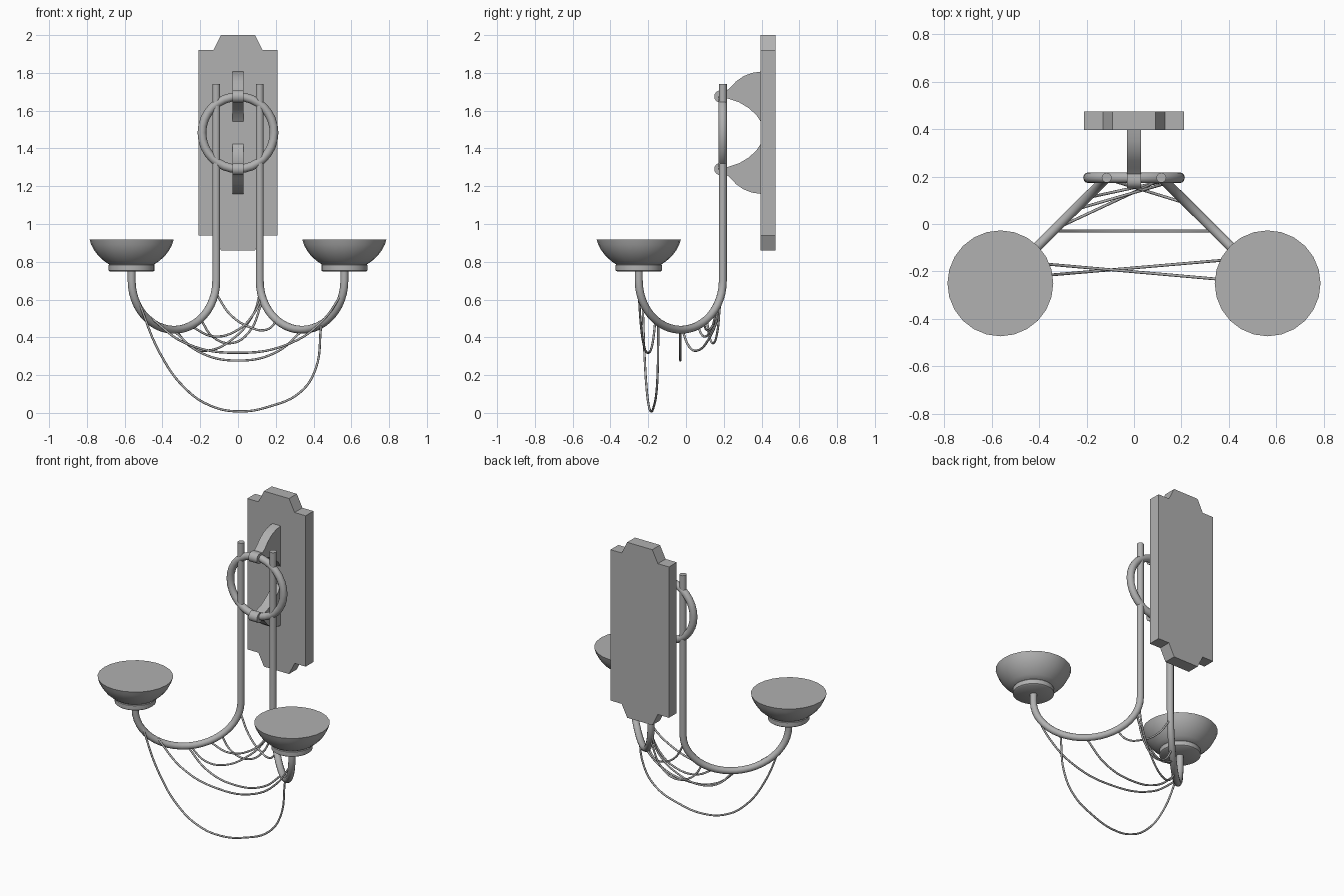
import bpy, bmesh, math
from mathutils import Vector

if "Cube" in bpy.data.objects:
    bpy.data.objects.remove(bpy.data.objects["Cube"])

# Dark grey metal shared by all parts
METAL = bpy.data.materials.new("dark_metal")
METAL.diffuse_color = (0.44, 0.44, 0.44, 1)
METAL.use_nodes = True
METAL.node_tree.nodes["Principled BSDF"].inputs["Base Color"].default_value = METAL.diffuse_color


def finish(ob, smooth):
    bpy.ops.object.select_all(action='DESELECT')
    ob.select_set(True)
    bpy.context.view_layer.objects.active = ob
    if ob.type == 'CURVE':
        bpy.ops.object.convert(target='MESH')
    ob = bpy.context.view_layer.objects.active
    ob.data.materials.clear()
    ob.data.materials.append(METAL)
    if smooth:
        bpy.ops.object.shade_smooth_by_angle(angle=math.radians(smooth))


def mesh_object(name, bm, smooth=None):
    bmesh.ops.recalc_face_normals(bm, faces=bm.faces)
    me = bpy.data.meshes.new(name)
    bm.to_mesh(me)
    bm.free()
    ob = bpy.data.objects.new(name, me)
    bpy.context.collection.objects.link(ob)
    finish(ob, smooth)


def prism(name, pts, offset, smooth=None):
    """Extrude a closed outline along a vector."""
    bm = bmesh.new()
    face = bm.faces.new([bm.verts.new(p) for p in pts])
    ext = bmesh.ops.extrude_face_region(bm, geom=[face])
    verts = [g for g in ext['geom'] if isinstance(g, bmesh.types.BMVert)]
    bmesh.ops.translate(bm, verts=verts, vec=offset)
    mesh_object(name, bm, smooth)


def tube(name, pts, radius, kind='POLY', res=4, steps=6):
    """Round tube following a path."""
    cu = bpy.data.curves.new(name, 'CURVE')
    cu.dimensions = '3D'
    cu.bevel_depth = radius
    cu.bevel_resolution = res
    cu.use_fill_caps = True
    cu.resolution_u = steps
    sp = cu.splines.new(kind)
    if kind == 'BEZIER':
        sp.bezier_points.add(len(pts) - 1)
        for bp, p in zip(sp.bezier_points, pts):
            bp.co = p
            bp.handle_left_type = bp.handle_right_type = 'AUTO'
    else:
        sp.points.add(len(pts) - 1)
        for q, p in zip(sp.points, pts):
            q.co = (*p, 1)
    ob = bpy.data.objects.new(name, cu)
    bpy.context.collection.objects.link(ob)
    finish(ob, 50)


def lathe(name, profile, centre, segments=24):
    """Revolve (radius, z) pairs, with flat caps at both ends."""
    bm = bmesh.new()
    rings = []
    for r, z in profile:
        rings.append([bm.verts.new((centre[0] + r * math.cos(2 * math.pi * i / segments),
                                    centre[1] + r * math.sin(2 * math.pi * i / segments), z))
                      for i in range(segments)])
    for a, b in zip(rings, rings[1:]):
        for i in range(segments):
            j = (i + 1) % segments
            bm.faces.new((a[i], a[j], b[j], b[i]))
    bm.faces.new(rings[0])
    bm.faces.new(rings[-1])
    mesh_object(name, bm, 40)


# Wall plate with stepped, slanted ends
half = [(0.09, 0.86), (0.13, 0.94), (0.21, 0.94), (0.21, 1.92), (0.13, 1.92), (0.09, 2.0)]
outline = half + [(-x, z) for x, z in reversed(half)]
prism("wall_plate", [(x, 0.395, z) for x, z in outline], Vector((0, 0.08, 0)))

# Ring held between the brackets
RING_Z = 1.483
bpy.ops.mesh.primitive_torus_add(location=(0, 0.195, RING_Z), rotation=(math.pi / 2, 0, 0),
                                 major_radius=0.191, minor_radius=0.023,
                                 major_segments=32, minor_segments=12)
ring = bpy.context.object
ring.name = "ring"
finish(ring, 50)

# Flared brackets, mirrored above and below the ring centre
upper = [(0.40, 1.807), (0.35, 1.80), (0.305, 1.783), (0.265, 1.755), (0.235, 1.722), (0.21, 1.702)]
tip = [(0.182 + 0.033 * math.cos(math.radians(a)), 1.675 + 0.033 * math.sin(math.radians(a)))
       for a in range(75, 286, 30)]
lower = [(0.22, 1.665), (0.28, 1.645), (0.33, 1.615), (0.37, 1.58), (0.40, 1.535)]
for label, s in (("upper", 1), ("lower", -1)):
    prism(label + "_bracket",
          [(-0.03, y, RING_Z + s * (z - RING_Z)) for y, z in upper + tip + lower],
          Vector((0.06, 0, 0)), 35)

# Arms with bowls, one on each side
IN, OUT = Vector((0.115, 0.195)), Vector((0.563, -0.25))
mid, reach = (IN + OUT) / 2, (OUT - IN) / 2
for label, s in (("left", -1), ("right", 1)):
    path = [(s * IN.x, IN.y, 1.74)]
    for i in range(25):
        a = math.pi * i / 24
        p = mid - reach * math.cos(a)
        path.append((s * p.x, p.y, 0.70 - 0.26 * math.sin(a)))
    path.append((s * OUT.x, OUT.y, 0.77))
    tube(label + "_arm", path, 0.021)
    centre = (s * OUT.x, OUT.y)
    lathe(label + "_collar", [(0.114, 0.748), (0.122, 0.754), (0.122, 0.782), (0.115, 0.79)], centre)
    lathe(label + "_bowl", [(0.115, 0.783), (0.145, 0.803), (0.175, 0.83), (0.198, 0.86),
                            (0.214, 0.89), (0.223, 0.918)], centre)

# Hanging wires: y at both ends, then (x, z) points seen from the front
wires = [
    (-0.23, -0.147, [(-0.53, 0.60), (-0.41, 0.31), (-0.28, 0.13), (-0.15, 0.04), (0, 0.008),
                     (0.17, 0.035), (0.33, 0.11), (0.41, 0.23), (0.44, 0.46)]),
    (-0.16, -0.25, [(-0.47, 0.51), (-0.28, 0.37), (0, 0.318), (0.28, 0.37), (0.45, 0.49), (0.555, 0.64)]),
    (-0.03, -0.03, [(-0.345, 0.44), (-0.2, 0.32), (0, 0.277), (0.2, 0.32), (0.345, 0.44)]),
    (-0.02, 0.19, [(-0.33, 0.44), (-0.25, 0.35), (-0.16, 0.33), (-0.03, 0.39), (0.08, 0.52), (0.12, 0.65)]),
    (0.11, 0.18, [(-0.2, 0.50), (-0.13, 0.40), (-0.03, 0.37), (0.06, 0.43), (0.125, 0.58)]),
    (0.06, 0.17, [(-0.25, 0.46), (-0.13, 0.405), (0.0, 0.44), (0.08, 0.52), (0.13, 0.62)]),
    (0.19, 0.09, [(-0.115, 0.63), (-0.04, 0.52), (0.06, 0.455), (0.15, 0.44), (0.21, 0.49)]),
]
for n, (y0, y1, pts) in enumerate(wires, 1):
    x0, x1 = pts[0][0], pts[-1][0]
    tube(f"hanging_wire_{n}",
         [(x, y0 + (y1 - y0) * (x - x0) / (x1 - x0), z) for x, z in pts],
         0.006, 'BEZIER', 2, 6)
